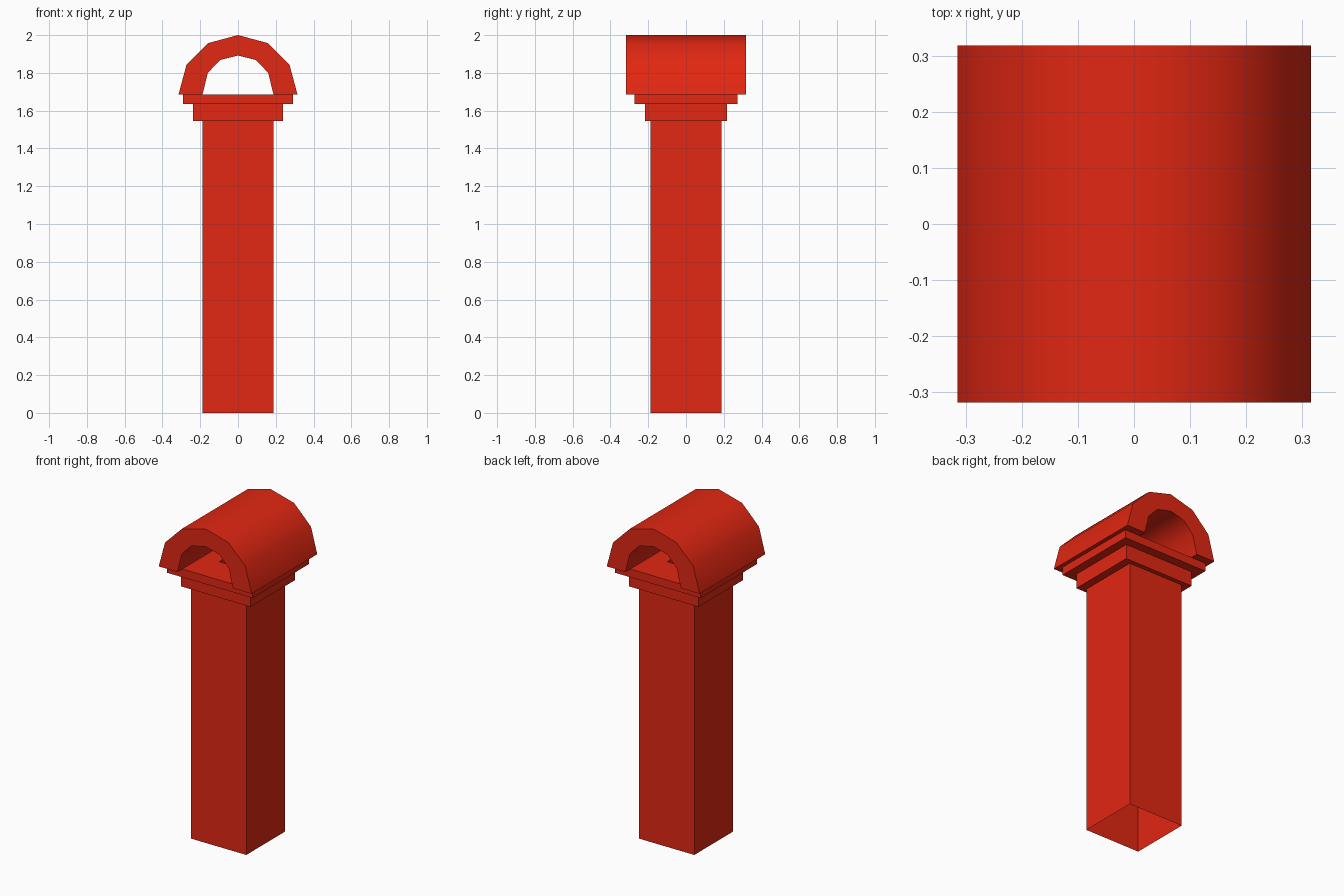
import bpy, bmesh, math

cube = bpy.data.objects.get("Cube")
if cube:
    bpy.data.objects.remove(cube, do_unlink=True)

# Single painted brick colour
RED = (0.76, 0.02, 0.006, 1.0)
red = bpy.data.materials.new("brick_red")
red.use_nodes = True
red.diffuse_color = RED
red.node_tree.nodes["Principled BSDF"].inputs["Base Color"].default_value = RED


def finish(name, bm):
    mesh = bpy.data.meshes.new(name)
    bm.to_mesh(mesh)
    bm.free()
    mesh.materials.append(red)
    obj = bpy.data.objects.new(name, mesh)
    bpy.context.collection.objects.link(obj)
    return obj


def loft(name, rings, closed=False):
    """Join rectangular rings (half width, half depth, height) with quads."""
    bm = bmesh.new()
    signs = [(-1, -1), (1, -1), (1, 1), (-1, 1)]
    rows = [[bm.verts.new((sx * w, sy * d, z)) for sx, sy in signs]
            for w, d, z in rings]
    pairs = list(zip(rows, rows[1:]))
    if closed:
        pairs.append((rows[-1], rows[0]))
    for low, high in pairs:
        for i in range(4):
            j = (i + 1) % 4
            bm.faces.new((low[i], low[j], high[j], high[i]))
    return finish(name, bm)


SHAFT, NECK, LEDGE, TOP = 0.188, 1.545, 1.635, 1.685
FLUE = 0.075

# Thin-walled shaft, open at the foot
loft("chimney_shaft", [(SHAFT, SHAFT, 0), (SHAFT, SHAFT, NECK)])

# Two-step collar pierced by a square flue
loft("stepped_collar", [
    (FLUE, FLUE, NECK),
    (0.237, 0.216, NECK), (0.237, 0.216, LEDGE),
    (0.29, 0.272, LEDGE), (0.29, 0.272, TOP),
    (FLUE, FLUE, TOP)], closed=True)

# Arched hood: half of a twelve-sided tube, open front and back
RADIUS, HALF_DEPTH = 0.315, 0.318
outer = [(RADIUS * math.cos(math.pi * i / 6), TOP + RADIUS * math.sin(math.pi * i / 6))
         for i in range(7)]
side = [(0.188, TOP), (0.16, 1.8), (0.095, 1.868)]
inner = side + [(0, 1.892)] + [(-x, z) for x, z in reversed(side)]

bm = bmesh.new()
rows = [[bm.verts.new((x, y, z)) for x, z in outline]
        for outline, y in ((outer, -HALF_DEPTH), (outer, HALF_DEPTH),
                           (inner, HALF_DEPTH), (inner, -HALF_DEPTH))]
for a, b in zip(rows, rows[1:] + rows[:1]):
    for i in range(6):
        bm.faces.new((a[i], b[i], b[i + 1], a[i + 1]))
for end in (0, -1):
    bm.faces.new([row[end] for row in rows])
bmesh.ops.recalc_face_normals(bm, faces=bm.faces)
hood = finish("arched_hood", bm)

# Smooth the curved hood while keeping its rims crisp
bpy.ops.object.select_all(action='DESELECT')
hood.select_set(True)
bpy.context.view_layer.objects.active = hood
bpy.ops.object.shade_smooth_by_angle(angle=math.radians(40))
